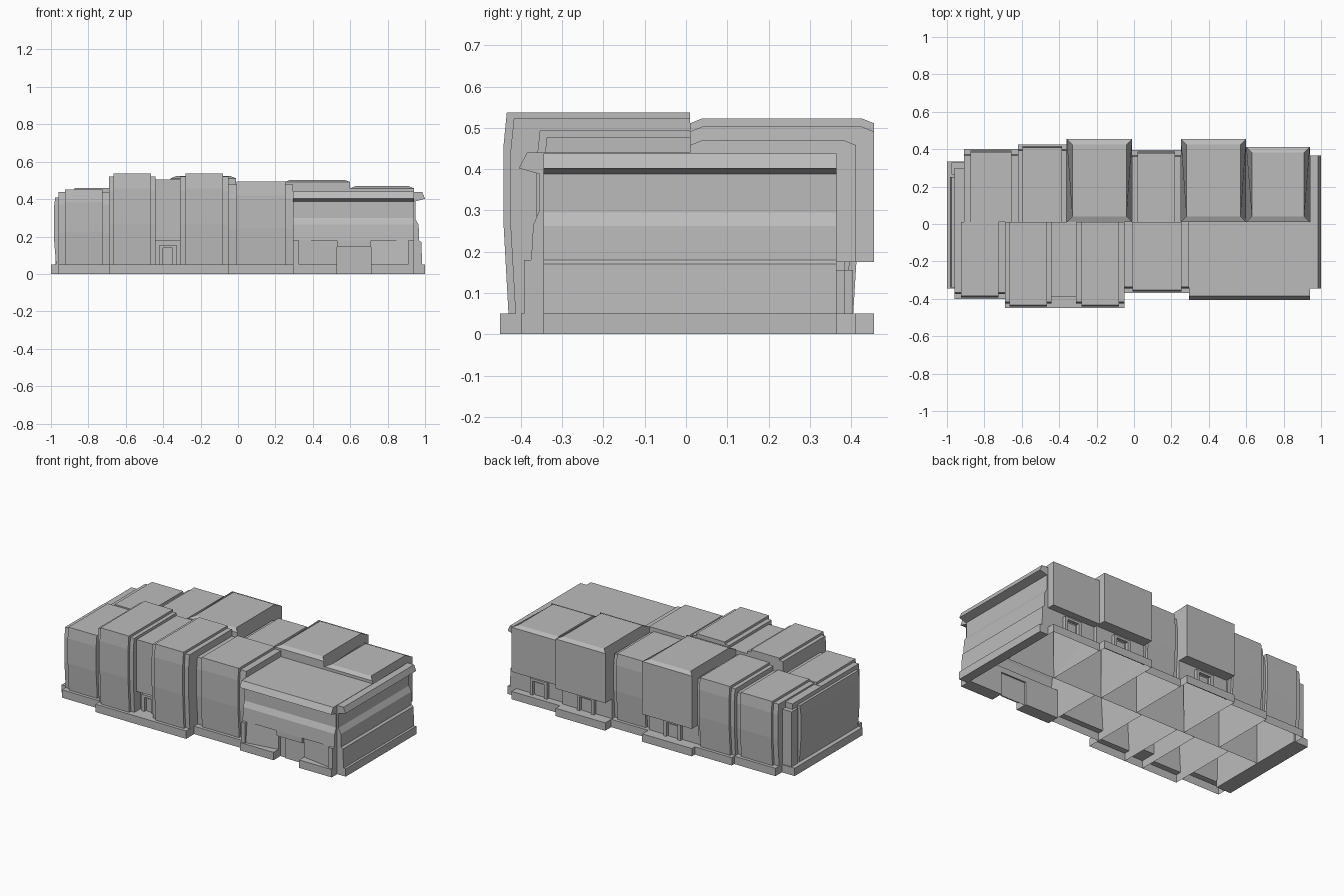
import bpy, bmesh
from mathutils import Vector

cube = bpy.data.objects.get("Cube")
if cube:
    bpy.data.objects.remove(cube, do_unlink=True)

GREY = (0.5, 0.5, 0.5, 1)
mat = bpy.data.materials.new("plain_grey")
mat.use_nodes = True
mat.diffuse_color = GREY
mat.node_tree.nodes["Principled BSDF"].inputs["Base Color"].default_value = GREY

SPINE = 0.01      # wall line between the front and back rows
PLINTH = 0.05     # top of the base
RECESS = 0.175    # height of the entrance recesses


def extrude(name, profile, start, end, axis="x", hollow=False, hip=0):
    """Extrude a (depth, z) profile along an axis; hollow leaves the underside open."""
    bm = bmesh.new()

    def place(t, d, z):
        return bm.verts.new((t, d, z) if axis == "x" else (d, t, z))

    top = max(z for d, z in profile)
    mid = (start + end) / 2
    rings = []
    for t in (start, end):
        inward = hip if t < mid else -hip
        rings.append([place(t + (inward if z == top else 0), d, z) for d, z in profile])
    a, b = rings
    n = len(profile)
    bm.faces.new(a)
    bm.faces.new(b[::-1])
    for i in range(n - 1 if hollow else n):
        j = (i + 1) % n
        bm.faces.new((a[i], b[i], b[j], a[j]))
    bmesh.ops.recalc_face_normals(bm, faces=bm.faces)
    # an open shell must still face outwards
    roof = max(bm.faces, key=lambda f: f.calc_center_median().z)
    if roof.normal.z < 0:
        bmesh.ops.reverse_faces(bm, faces=bm.faces)
    mesh = bpy.data.meshes.new(name)
    bm.to_mesh(mesh)
    bm.free()
    mesh.materials.append(mat)
    obj = bpy.data.objects.new(name, mesh)
    bpy.context.collection.objects.link(obj)
    return obj


def box(name, x, y, z):
    return extrude(name, [(y[0], z[0]), (y[0], z[1]), (y[1], z[1]), (y[1], z[0])], *x)


def facade(y, side, top):
    """Slightly bowed wall line, from the plinth up to the roof."""
    return [(y - side * 0.012, PLINTH), (y, top * 0.5), (y, top * 0.85), (y - side * 0.008, top)]


def ribbed_block(name, x, edge, top, side, rim=0.035):
    """Block with a raised band running up the wall and over the roof."""
    low = top - 0.015
    strip = facade(edge - side * 0.025, side, low)
    shell = [(edge, 0), (edge, PLINTH)] + strip + [(SPINE, low), (SPINE, 0)]
    extrude(name, shell, *x, hollow=True)
    inner = [(SPINE, low)] + strip[::-1]
    band = facade(edge - side * 0.008, side, top) + [(SPINE, top)] + inner
    extrude(name + "_band", band, x[0] + rim, x[1] - rim)


def doorway(name, x, y, side, height=0.14):
    """Frame with a thin door leaf on a recessed wall."""
    out = y + side * 0.02
    ys = sorted((y, out))
    for label, a, b in (("left", x[0], x[0] + 0.02), ("right", x[1] - 0.02, x[1])):
        box(name + "_jamb_" + label, (a, b), ys, (PLINTH, height))
    box(name + "_lintel", (x[0], x[1]), ys, (height, height + 0.015))
    box(name + "_leaf", (x[0] + 0.03, x[1] - 0.03), sorted((y, y + side * 0.006)), (PLINTH, height - 0.01))


def overhang_block(name, x, edge, wall, top):
    """Back block with a hipped roof, jutting out above a recessed entrance."""
    eave = top - 0.012
    extrude(name, [(edge, 0), (edge, PLINTH), (wall, PLINTH), (wall, RECESS), (edge, RECESS),
                   (edge, eave), (edge - 0.03, top), (SPINE + 0.03, top),
                   (SPINE, eave), (SPINE, 0)], *x, hollow=True, hip=0.03)
    mid = (x[0] + x[1]) / 2
    doorway(name + "_door", (mid - 0.06, mid + 0.06), wall, 1)


# front row of ribbed blocks
ribbed_block("front_block_outer", (-0.96, -0.69), -0.40, 0.452, -1)
ribbed_block("front_block_tall_left", (-0.69, -0.44), -0.45, 0.537, -1, 0.025)
ribbed_block("front_block_tall_right", (-0.31, -0.05), -0.45, 0.537, -1, 0.03)
ribbed_block("front_block_centre", (-0.05, 0.295), -0.37, 0.493, -1, 0.042)

# link between the tall blocks, with its own entrance
extrude("front_link", [(-0.45, 0), (-0.45, PLINTH), (-0.35, PLINTH), (-0.35, RECESS),
                       (-0.39, RECESS), (-0.39, 0.505), (SPINE, 0.505), (SPINE, 0)],
        -0.44, -0.31, hollow=True)
doorway("front_link_door", (-0.42, -0.33), -0.35, -1)

# back row
ribbed_block("back_block_outer", (-0.91, -0.62), 0.40, 0.46, 1)
ribbed_block("back_block_second", (-0.62, -0.36), 0.425, 0.49, 1, 0.025)
ribbed_block("back_block_centre", (-0.01, 0.25), 0.395, 0.47, 1, 0.03)
overhang_block("back_overhang_tall", (-0.36, -0.01), 0.455, 0.385, 0.523)
overhang_block("back_overhang_middle", (0.25, 0.60), 0.455, 0.385, 0.503)
overhang_block("back_overhang_end", (0.60, 0.94), 0.412, 0.365, 0.47)

# wide hall with a projecting fascia and stepped wall
extrude("hall", [(-0.33, 0), (-0.33, 0.18), (-0.375, 0.18), (-0.37, 0.265), (-0.355, 0.30),
                 (-0.355, 0.388), (-0.405, 0.402), (-0.385, 0.44), (SPINE, 0.44), (SPINE, 0)],
        0.295, 0.94, hollow=True)

# splayed walls and plinths on both sides of the hall entrance
for label, outer, inner in (("left", 0.295, 0.53), ("right", 0.94, 0.71)):
    step = 0.03 if inner > outer else -0.03
    box("hall_plinth_" + label, sorted((outer, inner)), (-0.40, -0.32), (0, PLINTH))
    splay = extrude("hall_splay_" + label,
                    [(outer, PLINTH), (outer, 0.18), (inner, 0.18), (inner, PLINTH)],
                    -0.388, -0.32, axis="y")
    for v in splay.data.vertices:
        if v.co.y < -0.35:
            if abs(v.co.x - inner) < 0.001:
                v.co.y = -0.35
            if v.co.z > 0.1 and abs(v.co.x - outer) < 0.001:
                v.co.y = -0.378
    box("hall_corner_" + label, sorted((outer, outer + step)), (-0.392, -0.33), (PLINTH, 0.18))
box("hall_door_lintel", (0.53, 0.71), (-0.37, -0.32), (0.145, 0.18))
box("hall_door_leaf", (0.57, 0.70), (-0.338, -0.33), (0, 0.13))

# end wall on the hall side, with the same fascia
extrude("hall_end_wall", [(0.94, 0), (1.0, 0), (1.0, PLINTH), (0.985, PLINTH), (0.98, 0.17),
                          (0.968, 0.18), (0.966, 0.262), (0.948, 0.295), (0.948, 0.388),
                          (1.0, 0.402), (0.985, 0.438), (0.94, 0.438)],
        -0.345, 0.365, axis="y")

# opposite end: plinth, bowed panel and corner pillar
box("far_end_plinth", (-1.0, -0.90), (-0.345, 0.335), (0, PLINTH))
panel = [(-0.90, PLINTH)] + facade(-0.985, -1, 0.41) + [(-0.90, 0.41)]
extrude("far_end_panel", panel, -0.34, 0.25, axis="y")
box("far_end_pillar", (-0.975, -0.90), (0.265, 0.33), (PLINTH, 0.40))
box("far_end_wall", (-0.96, -0.90), (SPINE, 0.30), (PLINTH, 0.435))
